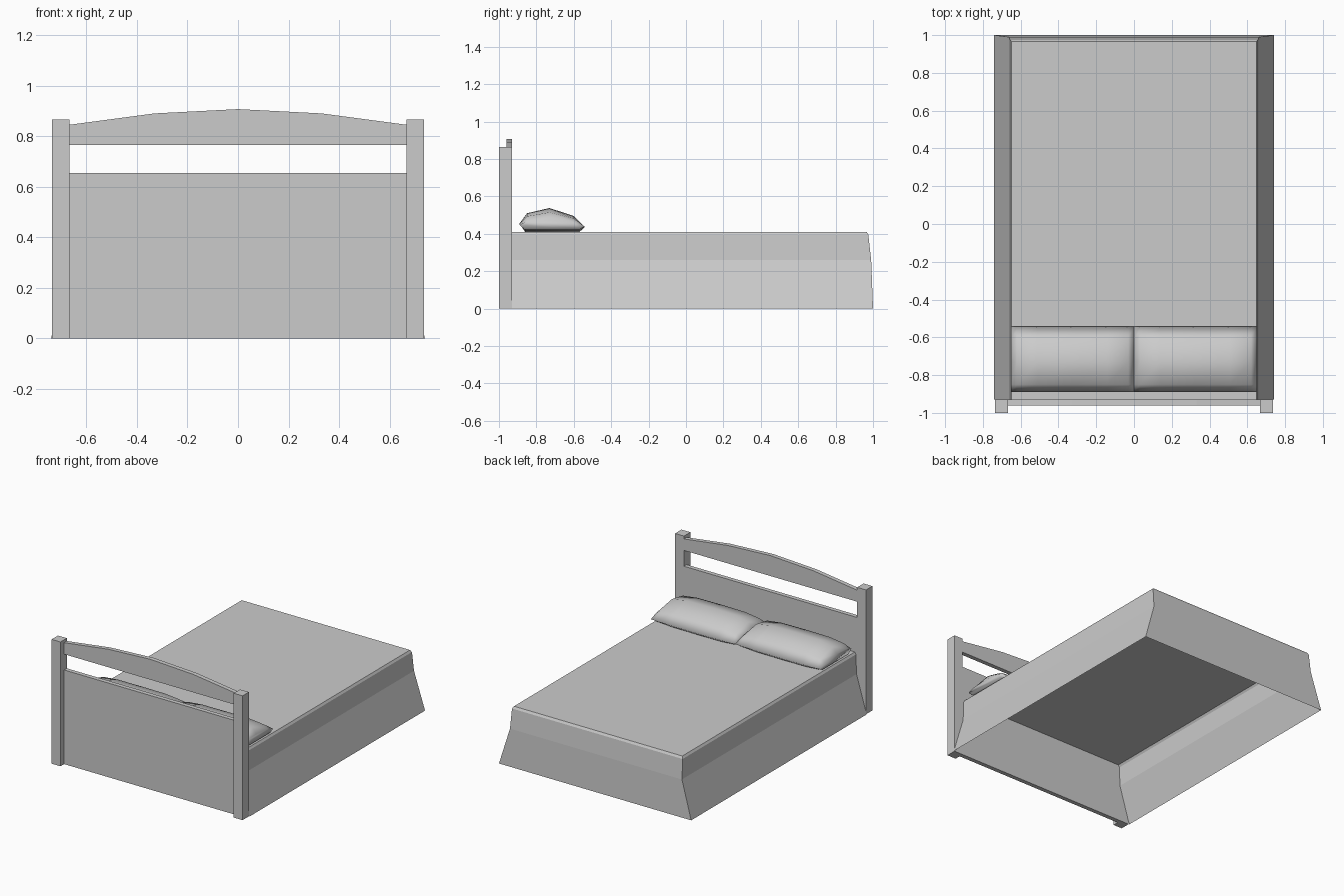
import bpy, bmesh

cube = bpy.data.objects.get("Cube")
if cube:
    bpy.data.objects.remove(cube, do_unlink=True)

grey = bpy.data.materials.new("plain grey")
grey.use_nodes = True
COLOUR = (0.6, 0.6, 0.6, 1)
grey.diffuse_color = COLOUR
grey.node_tree.nodes["Principled BSDF"].inputs["Base Color"].default_value = COLOUR

BACK, HEAD = -0.96, -0.93   # headboard thickness in y


def finish(name, bm, fix_normals=True):
    if fix_normals:
        bmesh.ops.recalc_face_normals(bm, faces=bm.faces)
    mesh = bpy.data.meshes.new(name)
    bm.to_mesh(mesh)
    bm.free()
    mesh.materials.append(grey)
    obj = bpy.data.objects.new(name, mesh)
    bpy.context.collection.objects.link(obj)
    return obj


def extruded(name, outline, y0, y1):
    """Solid from an x-z outline, extruded along y."""
    bm = bmesh.new()
    face = bm.faces.new([bm.verts.new((x, y0, z)) for x, z in outline])
    result = bmesh.ops.extrude_face_region(bm, geom=[face])
    verts = [v for v in result["geom"] if isinstance(v, bmesh.types.BMVert)]
    bmesh.ops.translate(bm, verts=verts, vec=(0, y1 - y0, 0))
    return finish(name, bm)


def rect(x0, x1, z0, z1):
    return [(x0, z0), (x1, z0), (x1, z1), (x0, z1)]


# Headboard: two posts, a lower panel and an arched top rail
INNER = 0.667
extruded("left_post", rect(INNER, 0.735, 0, 0.865), -1, HEAD)
extruded("right_post", rect(-0.735, -INNER, 0, 0.865), -1, HEAD)
extruded("headboard_panel", rect(-INNER, INNER, 0, 0.655), BACK, HEAD)
arch = [(INNER, 0.845), (0.33, 0.89), (0, 0.907), (-0.33, 0.89), (-INNER, 0.845)]
extruded("headboard_rail", [(-INNER, 0.765), (INNER, 0.765)] + arch, BACK, HEAD)

# Draped cover: open underneath, flaring towards the floor (half width, foot, height)
bm = bmesh.new()
rings = []
for x, y, z in [(0.648, 0.966, 0.41), (0.657, 0.975, 0.395), (0.662, 0.99, 0.26), (0.74, 1, 0)]:
    corners = [(-x, HEAD), (-x, y), (x, y), (x, HEAD)]
    rings.append([bm.verts.new((cx, cy, z)) for cx, cy in corners])
bm.faces.new(list(reversed(rings[0])))
for upper, lower in zip(rings, rings[1:]):
    for i in range(3):
        bm.faces.new([upper[i], upper[i + 1], lower[i + 1], lower[i]])
finish("bed_cover", bm, fix_normals=False)

# Pillows: y-z section lofted along x, pinched at both ends
SECTION = [(-0.86, 0.41), (-0.89, 0.455), (-0.85, 0.51), (-0.73, 0.538),
           (-0.6, 0.495), (-0.542, 0.435), (-0.57, 0.41)]
SEAM, WIDTH = 0.445, 0.65
half = [(0, 0.3), (0.03, 0.75), (0.14, 0.97)]
stations = half + [(0.325, 1)] + [(WIDTH - x, s) for x, s in reversed(half)]


def pillow(name, start):
    bm = bmesh.new()
    loops = []
    for x, s in stations:
        # the underside stays resting on the cover
        loops.append([bm.verts.new((start + x, y, SEAM + (z - SEAM) * (s if z > SEAM else max(s, 0.6))))
                      for y, z in SECTION])
    n = len(SECTION)
    for a, b in zip(loops, loops[1:]):
        for i in range(n):
            bm.faces.new([a[i], a[(i + 1) % n], b[(i + 1) % n], b[i]])
    bm.faces.new(loops[0])
    bm.faces.new(loops[-1])
    obj = finish(name, bm)
    for poly in obj.data.polygons:
        poly.use_smooth = True


pillow("left_pillow", 0)
pillow("right_pillow", -WIDTH)
